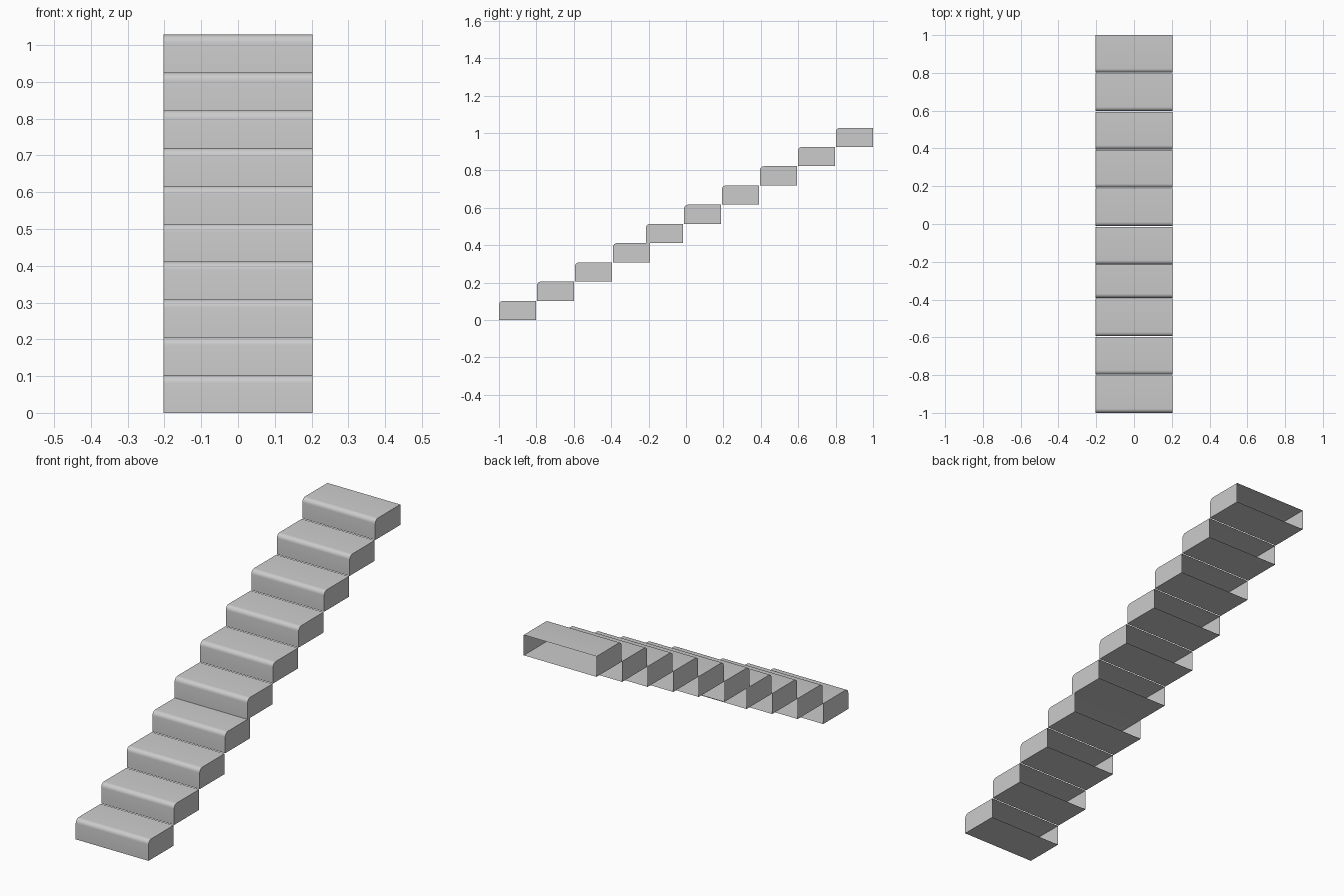
import bpy, math

if "Cube" in bpy.data.objects:
    bpy.data.objects.remove(bpy.data.objects["Cube"])

HALF_W = 0.2025   # half width of the flight
DEPTH = 0.199     # tread depth
RISE = 0.1028     # step height
RADIUS = 0.022    # rounded nosing
PITCH = 0.203
SEG = 6


def step_profile():
    # Side outline (y, z): open back, from bottom rear round the nosing to top rear
    pts = [(DEPTH, 0), (0, 0)]
    for i in range(SEG + 1):
        a = math.pi - math.pi / 2 * i / SEG
        pts.append((RADIUS + RADIUS * math.cos(a), RISE - RADIUS + RADIUS * math.sin(a)))
    pts.append((DEPTH, RISE))
    return pts


def make_step(name, y, z):
    prof = step_profile()
    n = len(prof)
    verts = [(x, py, pz) for x in (-HALF_W, HALF_W) for py, pz in prof]
    # Floor, riser, nosing and tread strips; the back stays open
    faces = [(i, i + 1, n + i + 1, n + i) for i in range(n - 1)]
    # Side walls
    faces += [tuple(range(n))[::-1], tuple(range(n, 2 * n))]
    faces = [f[::-1] for f in faces]
    mesh = bpy.data.meshes.new(name)
    mesh.from_pydata(verts, [], faces)
    ob = bpy.data.objects.new(name, mesh)
    bpy.context.collection.objects.link(ob)
    ob.location = (0, y, z)
    bpy.context.view_layer.objects.active = ob
    ob.select_set(True)
    bpy.ops.object.shade_smooth_by_angle(angle=math.radians(30))
    ob.select_set(False)


# Ten steps; the upper six sit slightly closer, overlapping the fourth
for k in range(10):
    shift = -0.026 if k >= 4 else 0
    make_step(f"step_{k + 1}", -1 + k * PITCH + shift, k * RISE)
